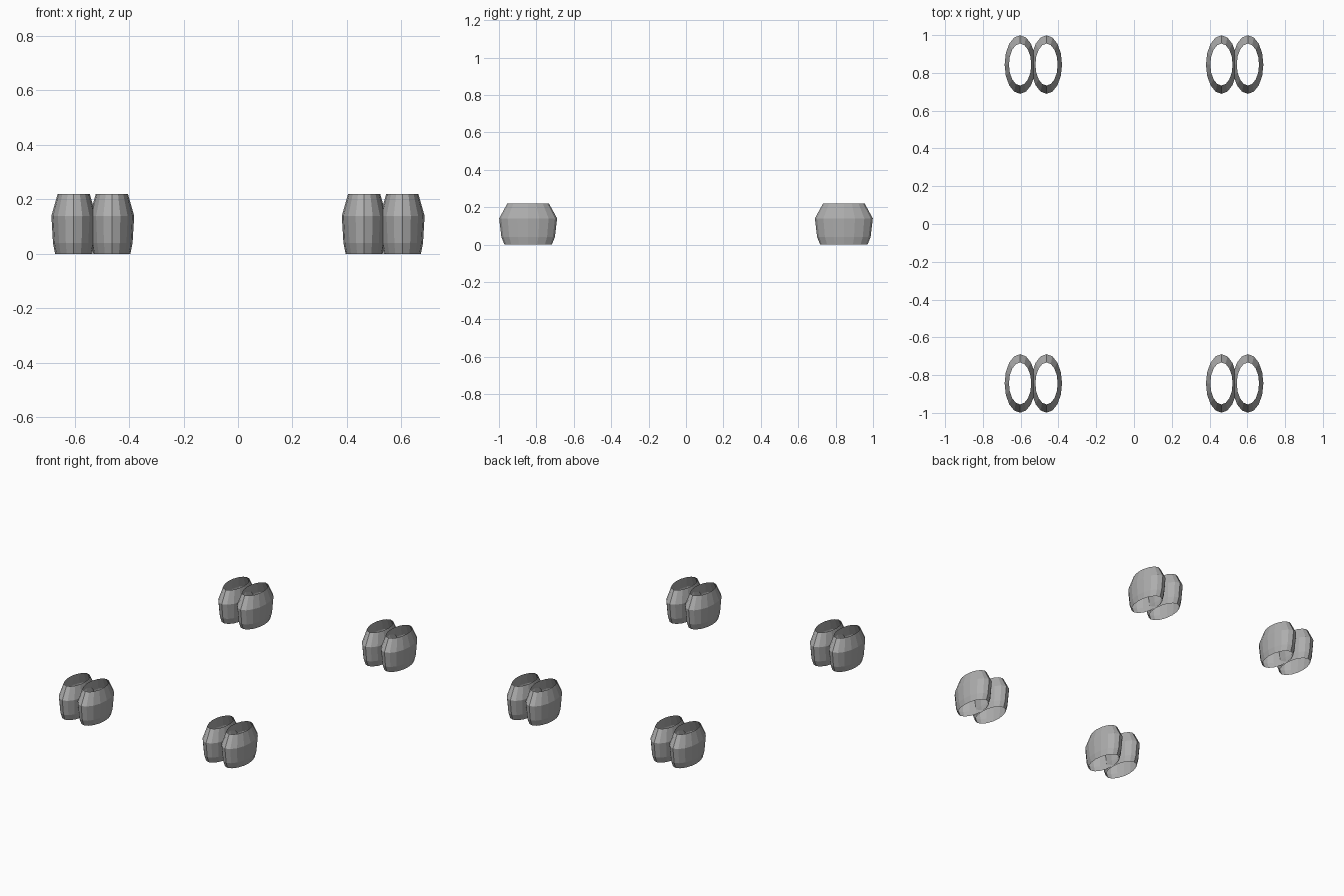
import bpy
import bmesh
from math import cos, sin, tau

cube = bpy.data.objects.get("Cube")
if cube:
    bpy.data.objects.remove(cube, do_unlink=True)

grey = bpy.data.materials.new("mid grey")
grey.use_nodes = True
grey.diffuse_color = (0.42, 0.42, 0.42, 1)
grey.node_tree.nodes["Principled BSDF"].inputs["Base Color"].default_value = grey.diffuse_color

SIDES = 16
# Barrel profile: height, half width in x, half length in y
PROFILE = [(0.0, 0.068, 0.127), (0.04, 0.076, 0.143),
           (0.14, 0.082, 0.155), (0.22, 0.059, 0.111)]


def barrel(name, x, y):
    """Open oval shell lofted through the profile rings."""
    bm = bmesh.new()
    rings = [[bm.verts.new((rx * cos(tau * i / SIDES), ry * sin(tau * i / SIDES), z))
              for i in range(SIDES)] for z, rx, ry in PROFILE]
    for low, high in zip(rings, rings[1:]):
        for i in range(SIDES):
            j = (i + 1) % SIDES
            bm.faces.new((low[i], low[j], high[j], high[i]))
    mesh = bpy.data.meshes.new(name)
    bm.to_mesh(mesh)
    bm.free()
    mesh.materials.append(grey)
    obj = bpy.data.objects.new(name, mesh)
    obj.location = (x, y, 0)
    bpy.context.collection.objects.link(obj)


# A pair of overlapping shells at each corner
for end, sy in (("front", -1), ("back", 1)):
    for side, sx in (("right", -1), ("left", 1)):
        for place, x in (("inner", 0.463), ("outer", 0.603)):
            barrel(f"{end}_{side}_{place}_shell", sx * x, sy * 0.844)
